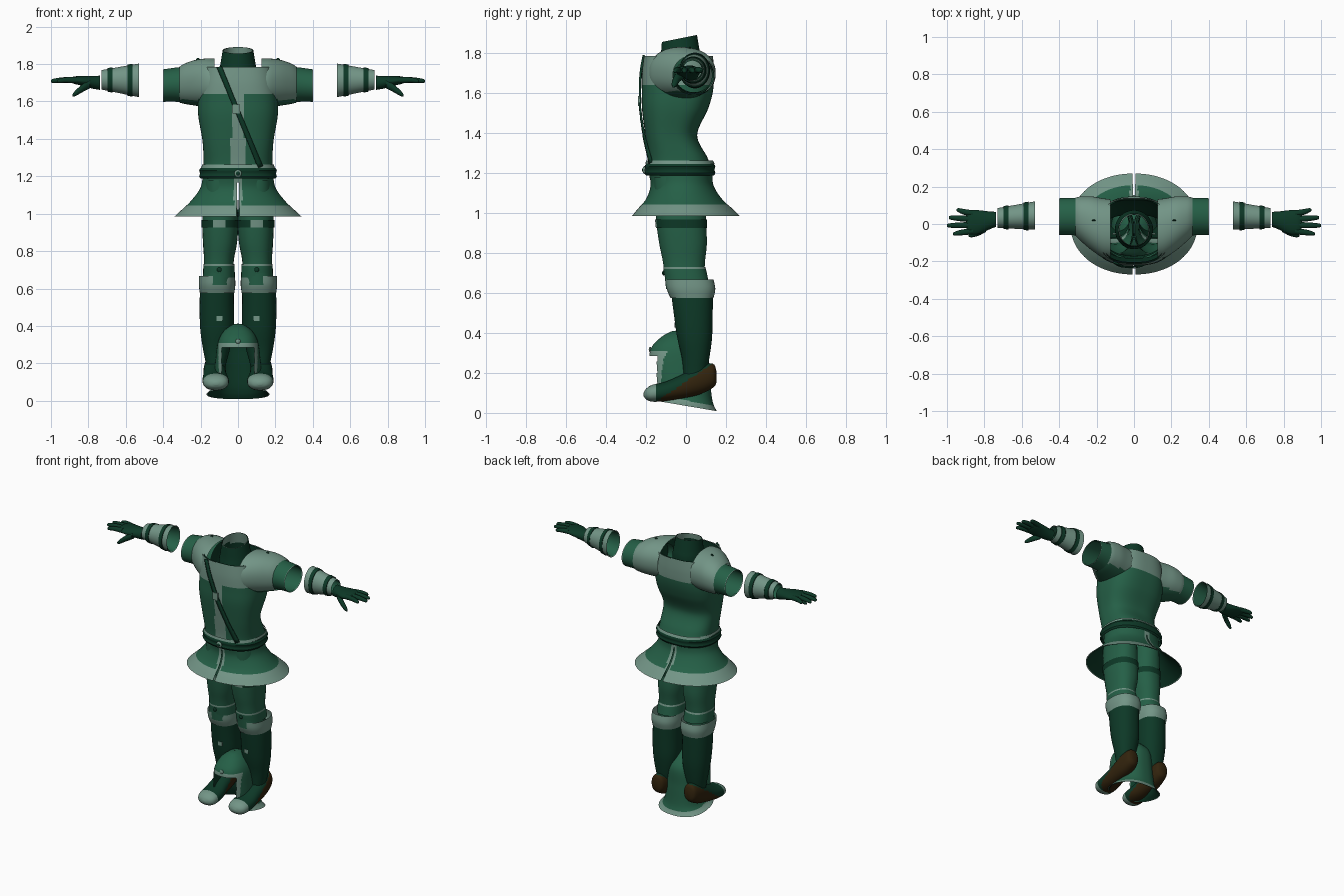
import bpy, bmesh, math
from mathutils import Vector

if "Cube" in bpy.data.objects:
    bpy.data.objects.remove(bpy.data.objects["Cube"])


def material(name, rgb):
    m = bpy.data.materials.new(name)
    m.diffuse_color = (*rgb, 1)
    m.use_nodes = True
    m.node_tree.nodes["Principled BSDF"].inputs["Base Color"].default_value = m.diffuse_color
    return m


LIGHT = material("pale grey green", (0.17, 0.30, 0.24))
MID = material("mid green", (0.018, 0.115, 0.062))
DARK = material("dark green", (0.004, 0.04, 0.020))
BROWN = material("dark brown", (0.032, 0.017, 0.004))


def smooth_rings(rings, steps):
    # Catmull-Rom interpolation between the listed cross-sections
    out = []
    for i in range(len(rings) - 1):
        p = [rings[max(i - 1, 0)], rings[i], rings[i + 1], rings[min(i + 2, len(rings) - 1)]]
        for s in range(steps):
            t = s / steps
            out.append([0.5 * (2 * b + (c - a) * t + (2 * a - 5 * b + 4 * c - d) * t * t
                               + (3 * b - a - 3 * c + d) * t ** 3) for a, b, c, d in zip(*p)])
    return out + [list(rings[-1])]


def finish(bm, name, mats, mirror=False):
    bmesh.ops.recalc_face_normals(bm, faces=bm.faces)
    me = bpy.data.meshes.new(name)
    bm.to_mesh(me)
    bm.free()
    for m in mats:
        me.materials.append(m)
    ob = bpy.data.objects.new(name, me)
    bpy.context.collection.objects.link(ob)
    if mirror:
        ob.modifiers.new("mirror", 'MIRROR').use_mirror_merge = False
    bpy.context.view_layer.objects.active = ob
    ob.select_set(True)
    bpy.ops.object.shade_smooth_by_angle(angle=math.radians(40))
    ob.select_set(False)
    return ob


def loft(name, axis, rings, mats, rule=None, n=2.0, seg=32, steps=4, caps=False,
         mirror=False, warp=None, cut=None, inset=0.0):
    # rings: (position on axis, centre u, centre v, radius u, radius v)
    bm = bmesh.new()
    rows = []
    for t, cu, cv, ru, rv in smooth_rings(rings, steps):
        row = []
        for i in range(seg):
            a = 2 * math.pi * (i + 0.5) / seg
            c, s = math.cos(a), math.sin(a)
            u = cu + math.copysign(abs(c) ** (2 / n), c) * (ru - inset)
            v = cv + math.copysign(abs(s) ** (2 / n), s) * (rv - inset)
            p = {'x': (t, u, v), 'y': (u, t, v), 'z': (u, v, t)}[axis]
            row.append(bm.verts.new(warp(*p) if warp else p))
        rows.append(row)
    for r0, r1 in zip(rows, rows[1:]):
        for i in range(seg):
            j = (i + 1) % seg
            bm.faces.new((r0[i], r0[j], r1[j], r1[i]))
    if caps:
        bm.faces.new(rows[0])
        bm.faces.new(rows[-1])
    if cut:
        gone = [f for f in bm.faces if cut(f.calc_center_median())]
        bmesh.ops.delete(bm, geom=gone, context='FACES')
    if rule:
        for f in bm.faces:
            f.material_index = int(rule(f.calc_center_median()))
    return finish(bm, name, mats, mirror)


def stud(name, pos, r, mat, mirror=False, squash=0.5):
    bm = bmesh.new()
    bmesh.ops.create_uvsphere(bm, u_segments=16, v_segments=8, radius=r)
    for v in bm.verts:
        v.co.y *= squash
        v.co += Vector(pos)
    return finish(bm, name, [mat], mirror)


def plate(name, pos, size, mat, mirror=False):
    bm = bmesh.new()
    bmesh.ops.create_cube(bm, size=1)
    for v in bm.verts:
        v.co = Vector(pos) + v.co * Vector(size)
    return finish(bm, name, [mat], mirror)


# --- Tunic body with pale yoke and centre strip
N = 2.7
torso = [(1.22, 0, -.028, .187, .160), (1.28, 0, -.042, .184, .148), (1.39, 0, -.074, .19, .130),
         (1.52, 0, -.055, .212, .165), (1.61, 0, -.043, .214, .178), (1.70, 0, -.04, .205, .18),
         (1.785, 0, -.038, .19, .173)]
loft("tunic_body", 'z', torso, [MID, LIGHT],
     lambda c: c.z > 1.645 or (abs(c.x) < .036 and c.y < -.1), n=N, seg=120, steps=9)
loft("tunic_lining", 'z', torso[1:], [DARK], n=N, seg=60, inset=.008)
# --- Collar, tilted backwards, with pale lining
tilt = lambda x, y, z: (x, y, z + .2 * (y + .03))
collar = [(1.62, 0, -.03, .10, .10), (1.74, 0, -.03, .102, .105), (1.80, 0, -.03, .094, .097),
          (1.874, 0, -.033, .082, .088)]
loft("collar", 'z', collar, [DARK], warp=tilt, seg=40)
loft("collar_lining", 'z', collar[1:], [LIGHT, DARK], lambda c: c.z < 1.82, warp=tilt, seg=40, inset=.005)

# --- Diagonal chest strap following the tunic front
dense = smooth_rings(torso, 9)


def front_y(x, z):
    t, _, cy, rx, ry = min(dense, key=lambda r: abs(r[0] - z))
    return cy - ry * max(0, 1 - abs(x / rx) ** N) ** (1 / N)


bm = bmesh.new()
pairs = []
for i in range(25):
    k = i / 24
    x, z = -.10 + .22 * k, 1.785 - .535 * k
    pairs.append([bm.verts.new((x + s * .012, front_y(x + s * .012, z) - .009, z + s * .005)) for s in (-1, 1)])
for (a, b), (c, d) in zip(pairs, pairs[1:]):
    bm.faces.new((a, b, d, c))
strap = finish(bm, "chest_strap", [DARK])
sol = strap.modifiers.new("thickness", 'SOLIDIFY')
sol.thickness, sol.offset = .01, 0
plate("strap_buckle", (-.01, front_y(0, 1.56) - .013, 1.56), (.04, .009, .05), LIGHT)

# --- Shoulders and sleeves
loft("sleeve", 'x', [(.15, .02, 1.69, .11, .11), (.25, .035, 1.69, .105, .10), (.33, .04, 1.69, .10, .092),
                     (.40, .04, 1.685, .098, .087)], [MID, LIGHT], lambda c: c.x > .392, steps=8, mirror=True)
loft("sleeve_lining", 'x', [(.22, .035, 1.69, .097, .092), (.395, .04, 1.685, .092, .081)], [MID], mirror=True)
loft("shoulder_guard", 'x', [(.125, -.028, 1.70, .160, .130), (.17, -.02, 1.70, .158, .13),
                             (.23, .005, 1.70, .143, .122), (.285, .028, 1.695, .119, .108),
                             (.312, .038, 1.69, .103, .096)],
     [LIGHT, MID], lambda c: c.z < 1.61, n=2.2, seg=48, mirror=True)
stud("shoulder_stud", (.215, .02, 1.823), .01, DARK, True)

# --- Belt with trim and buckle
loft("belt", 'z', [(1.188, 0, -.03, .2, .17), (1.20, 0, -.03, .208, .177), (1.215, 0, -.03, .203, .172),
                   (1.232, 0, -.03, .208, .177), (1.245, 0, -.03, .2, .17)], [DARK], n=2.3, seg=64, steps=2)
loft("belt_trim", 'z', [(1.245, 0, -.03, .197, .174), (1.262, 0, -.032, .192, .168)], [LIGHT], n=2.4, seg=64)
stud("belt_buckle", (0, -.207, 1.215), .02, LIGHT)
stud("belt_buckle_pin", (0, -.214, 1.215), .011, DARK)

# --- Flared skirt, split front and back, with pale hem
skirt = [(1.21, 0, -.028, .188, .162), (1.14, 0, -.02, .2, .157), (1.07, 0, -.01, .25, .19),
         (1.02, 0, -.004, .302, .238), (.985, 0, 0, .34, .27)]
slit = lambda c: abs(c.x) < .002 and c.z < 1.17
loft("skirt", 'z', skirt, [MID, LIGHT], lambda c: c.z < 1.043 or abs(c.x) < .022, n=2.1, seg=160, steps=6, cut=slit)
loft("skirt_lining", 'z', skirt, [DARK], n=2.1, seg=160, inset=.007, cut=slit)

# --- Trouser legs, thigh bands and knee cuffs
loft("trouser_leg", 'z', [(1.18, .095, -.03, .085, .13), (.97, .095, -.025, .096, .125),
                          (.85, .096, -.015, .092, .12), (.75, .102, -.01, .08, .105), (.62, .107, -.005, .078, .095)],
     [MID], n=2.3, mirror=True)
loft("thigh_band", 'z', [(.925, .096, -.023, .099, .128), (.967, .096, -.025, .1, .13)], [DARK, LIGHT],
     lambda c: abs(c.x - .102) < .034 and c.y < -.1, n=2.3, seg=64, mirror=True)
loft("knee_cuff", 'z', [(.66, .102, .005, .086, .108), (.712, .102, -.005, .084, .107), (.73, .102, -.008, .083, .105)],
     [MID, LIGHT], lambda c: c.z > .717, n=2.3, mirror=True)
stud("knee_stud", (.10, -.113, .70), .013, DARK, True)
loft("knee_guard", 'z', [(.575, .112, .03, .092, .108), (.62, .112, .025, .098, .122), (.667, .112, .018, .096, .12)],
     [LIGHT], n=2.4, seg=40, mirror=True)

# --- Boots with brown soles and pale toes
loft("boot_shaft", 'z', [(.60, .112, .03, .091, .105), (.50, .114, .036, .092, .098), (.38, .113, .043, .089, .088),
                         (.28, .115, .048, .073, .07), (.20, .118, .046, .055, .058), (.15, .12, .05, .05, .055)],
     [DARK], n=2.2, mirror=True)
loft("boot_foot", 'y', [(.152, .125, .18, .02, .03), (.135, .125, .186, .045, .06), (.07, .125, .165, .058, .072),
                        (-.02, .124, .132, .062, .06), (-.10, .12, .108, .07, .049), (-.17, .118, .098, .066, .042),
                        (-.20, .117, .094, .045, .026), (-.212, .117, .092, .012, .008)],
     [DARK, BROWN, LIGHT],
     lambda c: 2 if c.y < -.145 else (1 if c.z < .075 + (c.y + .12) * .68 else 0),
     n=2.2, seg=40, steps=6, caps=True, mirror=True)
plate("boot_buckle", (.10, -.052, .44), (.032, .009, .026), LIGHT, True)

# --- Open-faced helmet standing between the boots
helmet = [(.412, 0, -.035, .003, .003), (.405, 0, -.035, .033, .045), (.37, 0, -.035, .078, .1),
          (.31, 0, -.035, .108, .145), (.20, 0, -.03, .122, .148), (.10, 0, -.02, .128, .148),
          (.06, 0, -.008, .142, .148), (.035, 0, 0, .168, .155)]
flare = lambda x, y, z: (x, y, z - .17 * y * max(0, min(1, (.16 - z) / .1)))
hole = lambda c: c.y < -.09 and abs(c.x) < .087 and c.z < .285
loft("helmet", 'z', helmet, [MID, LIGHT],
     lambda c: c.z + .17 * c.y < .062 or (c.y < -.09 and abs(c.x) < .104 and c.z < .305),
     n=2.4, seg=120, steps=8, warp=flare, cut=hole)
loft("helmet_lining", 'z', helmet[1:], [DARK], n=2.4, seg=120, steps=8, warp=flare, cut=hole, inset=.006)
stud("helmet_stud", (0, -.18, .318), .013, LIGHT)

# --- Forearm guards with two dark bands
guard = [(.53, .045, 1.713, .076, .09), (.73, .032, 1.716, .053, .052)]
loft("forearm_guard", 'x', guard, [LIGHT], mirror=True, seg=40)
loft("forearm_lining", 'x', guard, [MID], mirror=True, seg=40, inset=.006)
for label, x0, x1 in (("elbow", .565, .59), ("wrist", .672, .698)):
    ring = [(x, .045 - .013 * k, 1.713 + .003 * k, .081 - .023 * k, .095 - .038 * k)
            for x in (x0, x1) for k in [(x - .53) / .2]]
    loft(label + "_band", 'x', [(x0, *guard[0][1:3], ring[0][3] - .006, ring[0][4] - .006)] + ring
         + [(x1, *ring[1][1:3], ring[1][3] - .006, ring[1][4] - .006)], [DARK], steps=1, seg=40, mirror=True)

# --- Gloves: palm, four fingers and a thumb
loft("glove_palm", 'x', [(.738, .025, 1.70, .04, .038), (.78, .018, 1.703, .05, .034), (.83, .01, 1.71, .064, .027),
                         (.875, .01, 1.714, .064, .02), (.895, .01, 1.714, .05, .012)], [DARK], caps=True, mirror=True)
for label, y0, y1, tip in (("index", -.038, -.052, .968), ("middle", -.006, -.008, 1.0),
                           ("ring", .026, .034, .99), ("little", .056, .074, .95)):
    mid = (.87 + tip) / 2
    loft(label + "_finger", 'x', [(.86, y0, 1.714, .017, .017), (mid, (y0 + y1) / 2, 1.715, .016, .015),
                                  (tip - .01, y1, 1.71, .011, .011), (tip, y1, 1.709, .004, .004)],
         [DARK], seg=12, caps=True, mirror=True)
loft("thumb", 'x', [(.79, -.02, 1.695, .022, .025), (.83, -.045, 1.672, .018, .022), (.868, -.058, 1.645, .014, .016),
                    (.885, -.062, 1.633, .005, .006)], [DARK], seg=12, caps=True, mirror=True)
